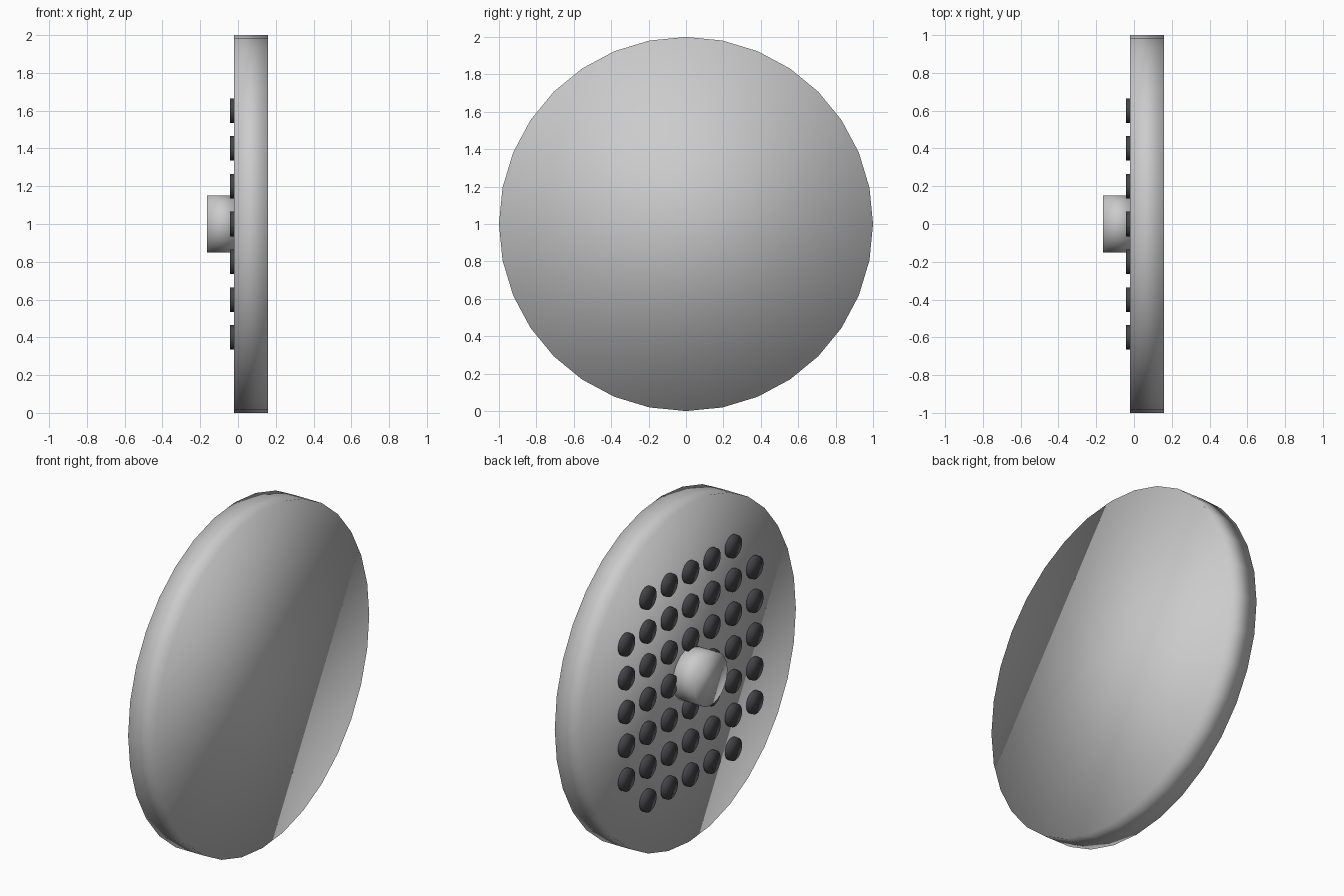
import bpy
import math

if "Cube" in bpy.data.objects:
    bpy.data.objects.remove(bpy.data.objects["Cube"])

CENTRE_Z = 1.0


def disc(name, radius, x0, x1, y=0.0, z=CENTRE_Z, sides=32):
    """Smooth-shaded cylinder lying along x from x0 to x1."""
    bpy.ops.mesh.primitive_cylinder_add(
        vertices=sides, radius=radius, depth=x1 - x0,
        location=((x0 + x1) / 2, y, z), rotation=(0, -math.pi / 2, 0))
    ob = bpy.context.object
    ob.name = name
    bpy.ops.object.shade_smooth()
    return ob


dark = bpy.data.materials.new("dark_rubber")
dark.diffuse_color = (0.06, 0.06, 0.065, 1)
dark.use_nodes = True
dark.node_tree.nodes["Principled BSDF"].inputs["Base Color"].default_value = dark.diffuse_color

# Large round head and the short inlet stem
disc("head_plate", 1.0, -0.02, 0.16)
disc("inlet_stem", 0.152, -0.165, 0.0)

# 7 x 7 grid of nozzles without the four corners
for i in range(-3, 4):
    for j in range(-3, 4):
        if abs(i) == 3 and abs(j) == 3:
            continue
        nozzle = disc(f"nozzle_{i + 3}_{j + 3}", 0.065, -0.042, -0.005,
                      y=0.2 * i, z=CENTRE_Z + 0.2 * j)
        nozzle.data.materials.append(dark)
